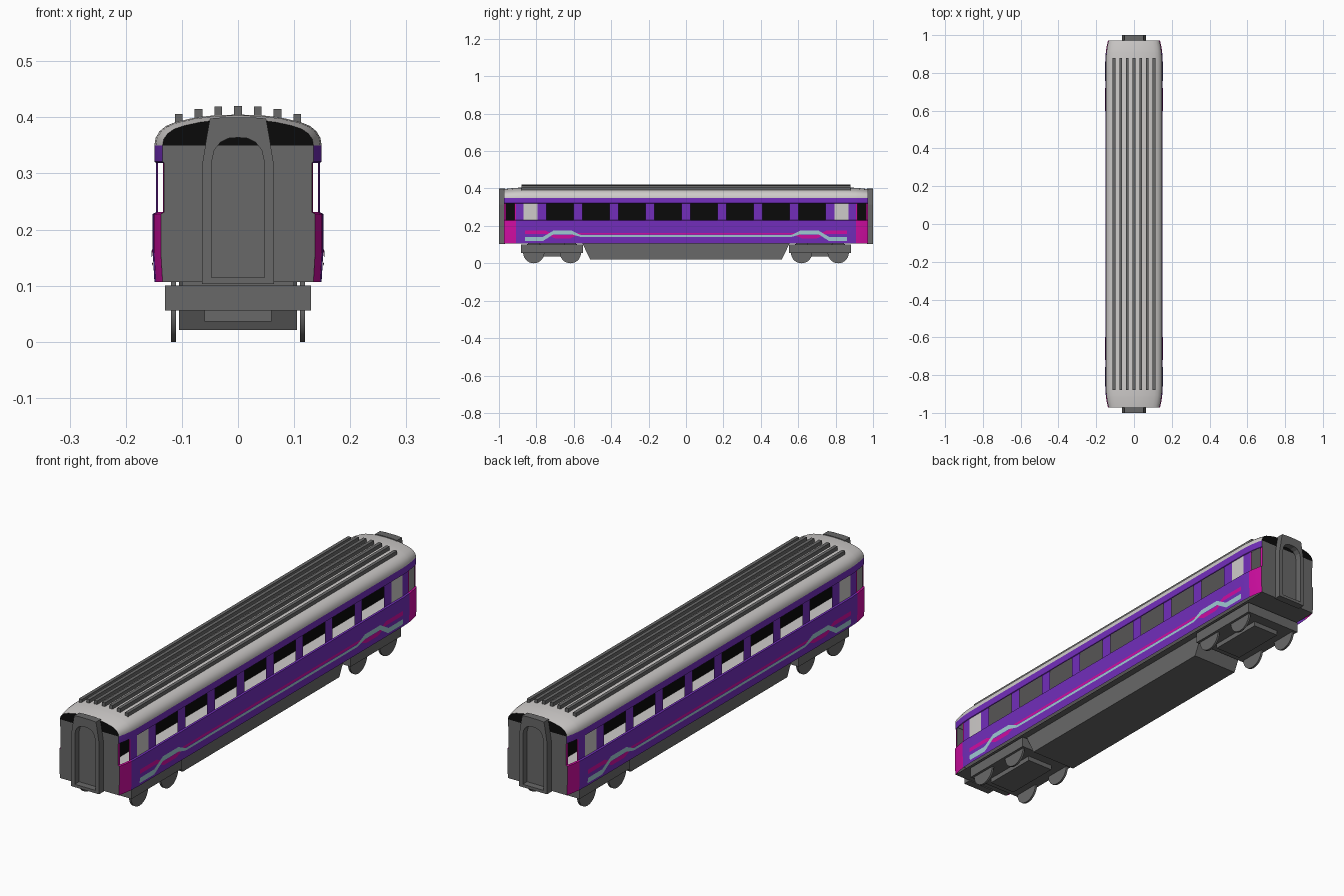
import bpy, bmesh, math

if "Cube" in bpy.data.objects:
    bpy.data.objects.remove(bpy.data.objects["Cube"])


def mat(name, r, g, b):
    m = bpy.data.materials.new(name)
    m.diffuse_color = (r, g, b, 1)
    m.use_nodes = True
    m.node_tree.nodes["Principled BSDF"].inputs["Base Color"].default_value = m.diffuse_color
    return m


PURPLE = mat("purple paint", 0.17, 0.027, 0.50)
MAGENTA = mat("magenta paint", 0.63, 0.004, 0.36)
LIGHT = mat("light grey", 0.62, 0.60, 0.59)
DARK = mat("dark grey", 0.14, 0.14, 0.14)
BLACK = mat("black glass", 0.003, 0.003, 0.003)
BLUE = mat("pale blue stripe", 0.35, 0.60, 0.66)


def make(name, bm, mats, recalc=True):
    if recalc:
        bmesh.ops.recalc_face_normals(bm, faces=bm.faces)
    me = bpy.data.meshes.new(name)
    bm.to_mesh(me)
    bm.free()
    for m in mats:
        me.materials.append(m)
    ob = bpy.data.objects.new(name, me)
    bpy.context.collection.objects.link(ob)
    return ob


def smooth(ob, angle=30):
    bpy.ops.object.select_all(action='DESELECT')
    ob.select_set(True)
    bpy.context.view_layer.objects.active = ob
    bpy.ops.object.shade_smooth_by_angle(angle=math.radians(angle))


def box(name, x0, x1, y0, y1, z0, z1, m):
    bm = bmesh.new()
    bmesh.ops.create_cube(bm, size=1)
    for v in bm.verts:
        v.co = (x0 + (v.co.x + .5) * (x1 - x0), y0 + (v.co.y + .5) * (y1 - y0),
                z0 + (v.co.z + .5) * (z1 - z0))
    return make(name, bm, [m])


# cross-section from the bottom of one side up to the roof centre
SIDE = [(.149, .107), (.152, .16), (.152, .228), (.146, .231), (.146, .319),
        (.149, .321), (.149, .35)]
ROOF = [(.147, .363), (.140, .375), (.128, .385), (.110, .392), (.080, .399), (.040, .404), (0, .405)]
half = SIDE + ROOF
section = half + [(-x, z) for x, z in half[-2::-1]]

# window spans along the length
WINDOWS = [((i - 3.5) * .1925 - .071, (i - 3.5) * .1925 + .071) for i in range(8)]
ys = [y for w in WINDOWS for y in w]
for y in (.795, .868, .908, .916, .94, .962, .972):
    ys += [y, -y]
ys.sort()


def inset(y):
    return .014 * (max(0, abs(y) - .86) / .11) ** 2


def ring_point(x, y, z):
    d = inset(y)
    sx = 0 if x == 0 else math.copysign(min(1, abs(x) / .1), x)
    return (x - sx * d, y, z - (max(0, z - .35) / .055) * d * .6)


# body shell: a grid coloured by height and position, windows left open
bm = bmesh.new()
rings = [[bm.verts.new(ring_point(x, y, z)) for x, z in section] for y in ys]
for a, b, y0, y1 in zip(rings, rings[1:], ys, ys[1:]):
    ym = (y0 + y1) / 2
    passenger = any(w[0] < ym < w[1] for w in WINDOWS)
    frosted = .795 < abs(ym) < .868
    door_glass = .916 < abs(ym) < .962
    for j in range(len(section) - 1):
        zm = (section[j][1] + section[j + 1][1]) / 2
        band = .235 < zm < .315
        if band and (passenger or door_glass):
            continue
        f = bm.faces.new((a[j], a[j + 1], b[j + 1], b[j]))
        if zm > .35 or (band and frosted):
            f.material_index = 2
        elif abs(ym) > .908 and zm < .32:
            f.material_index = 1
# end walls: grey below, black above
n, k = len(section), len(SIDE)
for r in (rings[0], rings[-1]):
    bm.faces.new(r[:k] + r[n - k:]).material_index = 3
    bm.faces.new(r[k - 1:n - k + 1]).material_index = 4
bm.faces.new((rings[0][0], rings[0][-1], rings[-1][-1], rings[-1][0])).material_index = 3
smooth(make("coach_body", bm, [PURPLE, MAGENTA, LIGHT, DARK, BLACK]))

# interior seen through the windows
box("interior_partition", -.002, .002, -.965, .965, .15, .325, BLACK)
box("interior_floor", -.142, .142, -.88, .88, .150, .155, LIGHT)
box("interior_ceiling", -.142, .142, -.88, .88, .325, .330, LIGHT)
for s in (-1, 1):
    lo, hi = sorted((s * .88, s * .962))
    box("vestibule_floor", -.132, .132, lo, hi, .150, .155, LIGHT)
    box("vestibule_ceiling", -.132, .132, lo, hi, .325, .330, LIGHT)

# roof ribs
for i, (top) in enumerate((.406, .415, .419, .420, .419, .415, .406)):
    x = (i - 3) * .0352
    box("roof_rib", x - .007, x + .007, -.88, .88, top - .022, top, DARK)


# side stripes: thin ribbons following the wall, mirrored on both sides and ends
def wall_x(z):
    return .149 + .003 * min(1, (z - .107) / .053)


def stripe(name, path, offset, m):
    path = [(-y, z, h) for y, z, h in path] + [(y, z, h) for y, z, h in path[::-1]]
    for s in (-1, 1):
        bm = bmesh.new()
        rows = [[bm.verts.new((s * (wall_x(z + e) + offset), y, z + e)) for e in (-h, h)]
                for y, z, h in path]
        for p, q in zip(rows, rows[1:]):
            f = bm.faces.new((p[0], q[0], q[1], p[1]))
            f.normal_update()
            if f.normal.x * s < 0:
                f.normal_flip()
        make(name, bm, [m], recalc=False)


stripe("magenta_stripe", [(.86, .166, .009), (.75, .166, .009), (.70, .142, .009), (.62, .142, .009),
                          (.575, .158, .005)], .0012, MAGENTA)
stripe("blue_stripe", [(.86, .130, .011), (.765, .130, .011), (.71, .164, .010), (.61, .164, .010),
                       (.56, .145, .005)], .0022, BLUE)

# gangway portals at both ends
outer = [(.064, .103), (.064, .315), (.055, .37), (.050, .398), (.025, .400), (0, .400)]
inner = [(.047, .115), (.047, .320), (.042, .342), (.031, .356), (.016, .363), (0, .364)]
for s in (-1, 1):
    bm = bmesh.new()
    loops = []
    for prof, y in ((outer, .968), (outer, 1), (inner, 1), (inner, .968)):
        full = prof + [(-x, z) for x, z in prof[-2::-1]]
        loops.append([bm.verts.new((x, s * y, z)) for x, z in full])
    for i in range(4):
        a, b = loops[i], loops[(i + 1) % 4]
        for j in range(len(a)):
            q = (j + 1) % len(a)
            bm.faces.new((a[j], a[q], b[q], b[j]))
    make("gangway", bm, [DARK])

# underframe equipment skirt with sloped ends
skirt = box("underframe", -.105, .105, -.555, .555, .021, .108, DARK)
for v in skirt.data.vertices:
    if v.co.z < .05:
        v.co.y *= .512 / .555

# bogies and wheels
for s in (-1, 1):
    c = s * .716
    box("bogie_frame", -.13, .13, c - .165, c + .165, .056, .100, DARK)
    box("bogie_pivot", -.06, .06, c - .12, c + .12, .036, .057, DARK)
    box("bogie_mount", -.10, .10, c - .10, c + .10, .099, .108, DARK)
    for dy in (-.098, .098):
        for x in (-.115, .115):
            bm = bmesh.new()
            bmesh.ops.create_cone(bm, cap_ends=True, segments=28, radius1=.057, radius2=.057, depth=.009)
            for v in bm.verts:
                v.co = (x + v.co.z, c + dy + v.co.x, .057 + v.co.y)
            smooth(make("wheel", bm, [DARK]))
